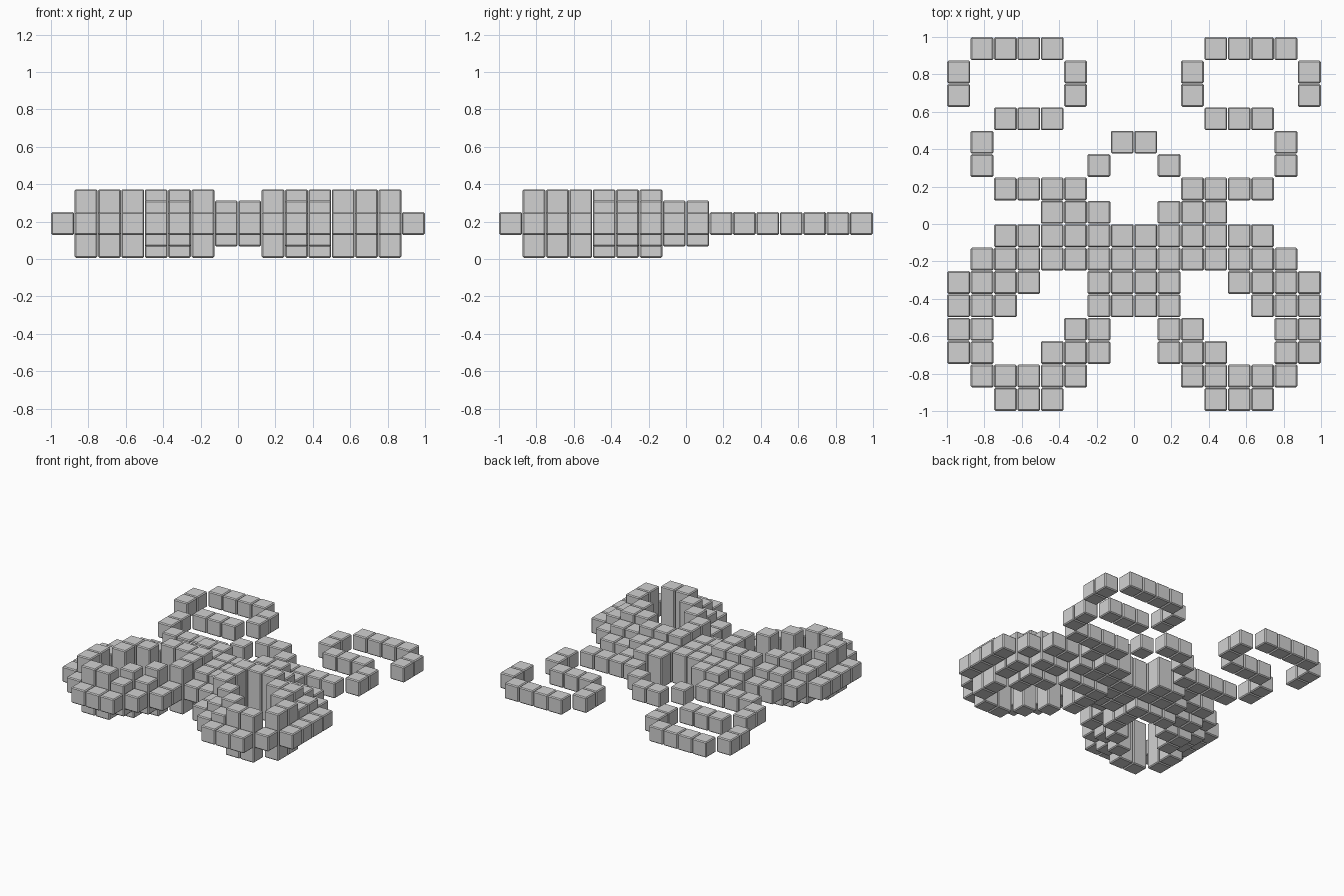
import bpy, bmesh
from mathutils import Matrix

cube = bpy.data.objects.get("Cube")
if cube:
    bpy.data.objects.remove(cube, do_unlink=True)

PITCH = 0.125
SIZE = 0.122
MID_Z = 0.19

grey = bpy.data.materials.new("plain grey")
grey.use_nodes = True
grey.diffuse_color = (0.64, 0.64, 0.64, 1)
grey.node_tree.nodes["Principled BSDF"].inputs["Base Color"].default_value = (0.64, 0.64, 0.64, 1)


def add_block(bm, x, y, height):
    """One block, centred on the mid plane, with a fine chamfer on its edges."""
    scale = Matrix.Diagonal((SIZE, SIZE, height, 1))
    made = bmesh.ops.create_cube(bm, size=1, matrix=Matrix.Translation((x, y, MID_Z)) @ scale)
    edges = {e for v in made["verts"] for e in v.link_edges}
    bmesh.ops.bevel(bm, geom=list(edges), offset=0.007, segments=1, affect='EDGES')


def build_part(name, first_row, rows):
    """Half pattern, outer column first; each digit is the block's height in units."""
    bm = bmesh.new()
    for r, row in enumerate(rows, first_row):
        for c, mark in enumerate(row):
            if mark != ".":
                add_block(bm, (c - 7.5) * PITCH, (7.5 - r) * PITCH, int(mark) * SIZE)
    mesh = bpy.data.meshes.new(name)
    bm.to_mesh(mesh)
    bm.free()
    mesh.materials.append(grey)
    obj = bpy.data.objects.new(name, mesh)
    bpy.context.collection.objects.link(obj)
    obj.modifiers.new("Mirror", 'MIRROR')


# Curling ribbon tails
build_part("ribbon_tails", 0, [
    ".1111...",
    "1....1..",
    "1....1..",
    "..111...",
    ".1......",
    ".1......",
    "..1111..",
    "....122.",
])

# Small cord arch behind the knot
build_part("cord_arch", 4, [
    ".......1",
    "......1.",
])

# Puffed loops, thickest around their openings
build_part("bow_loops", 8, [
    "..11222.",
    ".122333.",
    "1233..3.",
    "123...3.",
    "13...31.",
    "13..321.",
    ".1332...",
    "..111...",
])

# Loop corners meeting the outer rim
build_part("loop_rims", 14, [".....1.."])

# Rounded central knot
build_part("knot", 8, [
    ".......2",
    ".......2",
    ".......2",
    ".......1",
])
